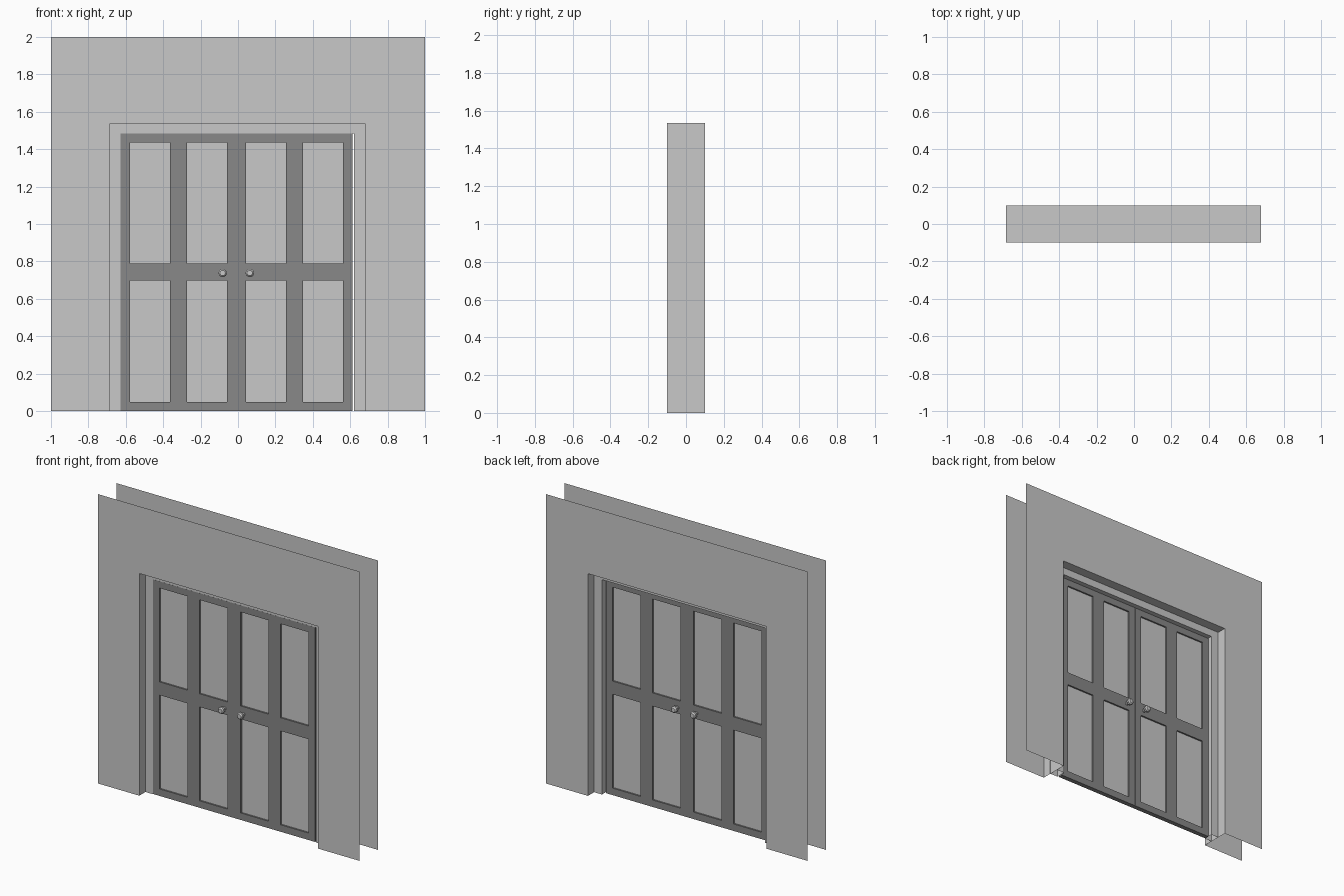
import bpy, bmesh, math

if "Cube" in bpy.data.objects:
    bpy.data.objects.remove(bpy.data.objects["Cube"])


def material(name, v):
    m = bpy.data.materials.new(name)
    m.diffuse_color = (v, v, v, 1)
    m.use_nodes = True
    m.node_tree.nodes["Principled BSDF"].inputs["Base Color"].default_value = m.diffuse_color
    return m


LIGHT = material("light grey", 0.584)
DARK = material("dark grey", 0.246)


def finish(name, bm, *mats):
    me = bpy.data.meshes.new(name)
    bm.to_mesh(me)
    bm.free()
    for m in mats:
        me.materials.append(m)
    ob = bpy.data.objects.new(name, me)
    bpy.context.collection.objects.link(ob)
    return ob


def arch(name, sections):
    """Bridge door-shaped outlines given as (left, right, top, y)."""
    bm = bmesh.new()
    paths = [[bm.verts.new(p) for p in ((l, y, 0), (l, y, t), (r, y, t), (r, y, 0))]
             for l, r, t, y in sections]
    for a, b in zip(paths, paths[1:]):
        for i in range(3):
            bm.faces.new((a[i], b[i], b[i + 1], a[i + 1]))
    return finish(name, bm, LIGHT)


# Wall: two thin skins joined by the reveal of the opening
outer, opening = (-1, 1, 2), (-0.685, 0.68, 1.536)
arch("wall", [(*outer, -0.1), (*opening, -0.1), (*opening, 0.1), (*outer, 0.1)])

# Door frame set into the reveal
back, inner = (-0.687, 0.682, 1.54), (-0.628, 0.62, 1.485)
arch("door_frame", [(*back, -0.033), (*inner, -0.033), (*inner, 0.033), (*back, 0.033)])

FRONT, REAR = -0.03, 0.002


def leaf(name, x0):
    """Door leaf with four recessed panels on both faces."""
    bm = bmesh.new()
    xs = [x0 + d for d in (0, 0.05, 0.264, 0.355, 0.569, 0.619)]
    zs = [0, 0.048, 0.697, 0.788, 1.437, 1.483]
    grid = [[bm.verts.new((x, FRONT, z)) for z in zs] for x in xs]
    for i in range(5):
        for j in range(5):
            bm.faces.new((grid[i][j], grid[i + 1][j], grid[i + 1][j + 1], grid[i][j + 1]))
    ext = bmesh.ops.extrude_face_region(bm, geom=bm.faces[:], use_keep_orig=True)
    for v in ext["geom"]:
        if isinstance(v, bmesh.types.BMVert):
            v.co.y = REAR
    bmesh.ops.recalc_face_normals(bm, faces=bm.faces[:])
    bm.normal_update()
    panels = [f for f in bm.faces if f.calc_area() > 0.1 and abs(f.normal.y) > 0.9]
    bmesh.ops.inset_individual(bm, faces=panels, thickness=0, depth=-0.011)
    for f in panels:
        f.material_index = 1
    finish(name, bm, DARK, LIGHT)


leaf("left_door", -0.628)
leaf("right_door", -0.008)


def knob(name, x, y, side, n=10):
    """Turned knob: narrow stem, wider faceted head."""
    bm = bmesh.new()
    rings = []
    for r, d in ((0.012, 0), (0.012, 0.018), (0.023, 0.026), (0.023, 0.04), (0.015, 0.048)):
        rings.append([bm.verts.new((x + r * math.cos(2 * math.pi * k / n), y + side * d,
                                    0.738 + r * math.sin(2 * math.pi * k / n)))
                      for k in range(n)])
    for a, b in zip(rings, rings[1:]):
        for k in range(n):
            bm.faces.new((a[k], a[(k + 1) % n], b[(k + 1) % n], b[k]))
    bm.faces.new(rings[0])
    bm.faces.new(rings[-1])
    bmesh.ops.recalc_face_normals(bm, faces=bm.faces[:])
    finish(name, bm, LIGHT)


# Knobs on both faces of each leaf
for label, x in (("left", -0.082), ("right", 0.063)):
    knob(label + "_front_knob", x, FRONT, -1)
    knob(label + "_rear_knob", x, REAR, 1)
